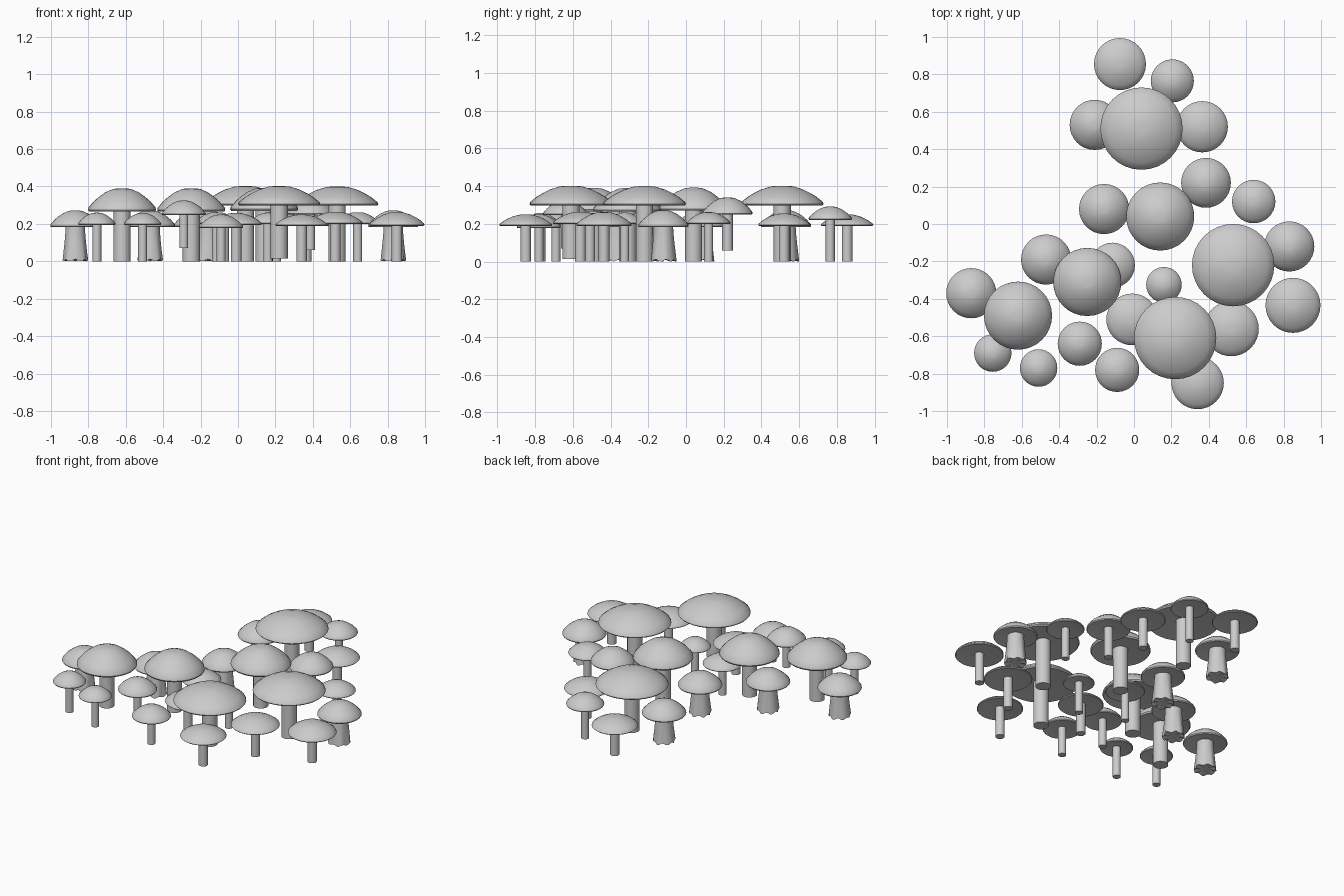
import bpy, bmesh, math
from mathutils import Vector

if "Cube" in bpy.data.objects:
    bpy.data.objects.remove(bpy.data.objects["Cube"])

SEG = 32
# cap profile: (share of radius, share of height), rim underside to crown
CAP = [(0, .14), (.5, .09), (.9, .02), (.97, 0), (1, .07), (.985, .17), (.83, .44),
       (.68, .63), (.5, .82), (.27, .97), (.13, 1), (0, 1)]


def lathe(name, prof, loc, flute=None):
    """Spin a profile about z; flute(i, angle) returns a radius factor and z shift."""
    bm = bmesh.new()
    rings = []
    for i, (r, z) in enumerate(prof):
        if r == 0:
            rings.append([bm.verts.new((0, 0, z))])
            continue
        ring = []
        for k in range(SEG):
            a = 2 * math.pi * k / SEG
            f, dz = flute(i, a) if flute else (1, 0)
            ring.append(bm.verts.new((r * f * math.cos(a), r * f * math.sin(a), z + dz)))
        rings.append(ring)
    for lo, hi in zip(rings, rings[1:]):
        for k in range(SEG):
            j = (k + 1) % SEG
            if len(lo) == 1:
                bm.faces.new((lo[0], hi[j], hi[k]))
            elif len(hi) == 1:
                bm.faces.new((lo[k], lo[j], hi[0]))
            else:
                bm.faces.new((lo[k], lo[j], hi[j], hi[k]))
    bmesh.ops.recalc_face_normals(bm, faces=bm.faces)
    me = bpy.data.meshes.new(name)
    bm.to_mesh(me)
    bm.free()
    ob = bpy.data.objects.new(name, me)
    bpy.context.collection.objects.link(ob)
    ob.location = Vector(loc)
    bpy.ops.object.select_all(action='DESELECT')
    ob.select_set(True)
    bpy.context.view_layer.objects.active = ob
    bpy.ops.object.shade_smooth_by_angle(angle=math.radians(40))


def flute(i, a):
    # ridges and a ragged foot, fading towards the cap
    w = (1, 1, .7, .4, .15, 0, 0)[i]
    wave = math.sin(5 * a) + .6 * math.sin(8 * a + 1)
    return 1 + .045 * w * wave, (.006 * (1 + math.sin(7 * a)) if i == 1 else 0)


def mushroom(kind, x, y, r, rim, top, stem, foot=0, flared=False):
    h = top - rim
    lathe(kind + "_cap", [(a * r, rim + b * h) for a, b in CAP], (x, y, 0))
    end = rim + .2 * h
    if flared:
        prof = [(0, .012), (.066, 0), (.062, .05), (.057, .10), (.053, .15), (.051, end), (0, end)]
        lathe(kind + "_flared_stem", prof, (x, y, 0), flute)
    else:
        lathe(kind + "_stem", [(0, foot), (stem, foot), (stem, end), (0, end)], (x, y, 0))


# tall mushrooms: x, y, radius, rim height, crown height, foot height
for x, y, r, rim, top, foot in [
        (.04, .51, .22, .298, .402, 0), (.53, -.22, .22, .298, .4, 0),
        (.22, -.61, .22, .298, .402, .015), (.14, .04, .182, .27, .392, 0),
        (-.25, -.31, .182, .265, .39, 0), (-.62, -.49, .182, .267, .39, 0)]:
    mushroom("tall", x, y, r, rim, top, .046, foot)

# stout mushrooms with a flared, fluted stem
for x, y in [(-.87, -.37), (-.47, -.19), (-.16, .08), (-.21, .53), (.83, -.12)]:
    mushroom("stout", x, y, .134, .183, .272, 0, flared=True)

# slender mushrooms: x, y, radius, rim height, crown height, foot height
for x, y, r, rim, top, foot in [
        (-.075, .855, .139, .19, .25, 0), (.205, .765, .115, .222, .292, 0),
        (.365, .52, .137, .19, .255, 0), (.385, .22, .133, .25, .34, .06),
        (.64, .12, .116, .2, .262, 0), (.85, -.435, .147, .19, .262, 0),
        (.52, -.56, .147, .2, .264, 0), (.34, -.85, .14, .19, .25, 0),
        (-.01, -.51, .138, .195, .258, 0), (.16, -.325, .095, .2, .26, 0),
        (-.115, -.22, .12, .2, .262, 0), (-.755, -.69, .1, .195, .26, 0),
        (-.51, -.77, .1, .195, .258, 0), (-.29, -.64, .118, .247, .325, .07),
        (-.09, -.78, .118, .178, .25, 0)]:
    mushroom("slender", x, y, r, rim, top, .028 if r > .13 else .024, foot)
